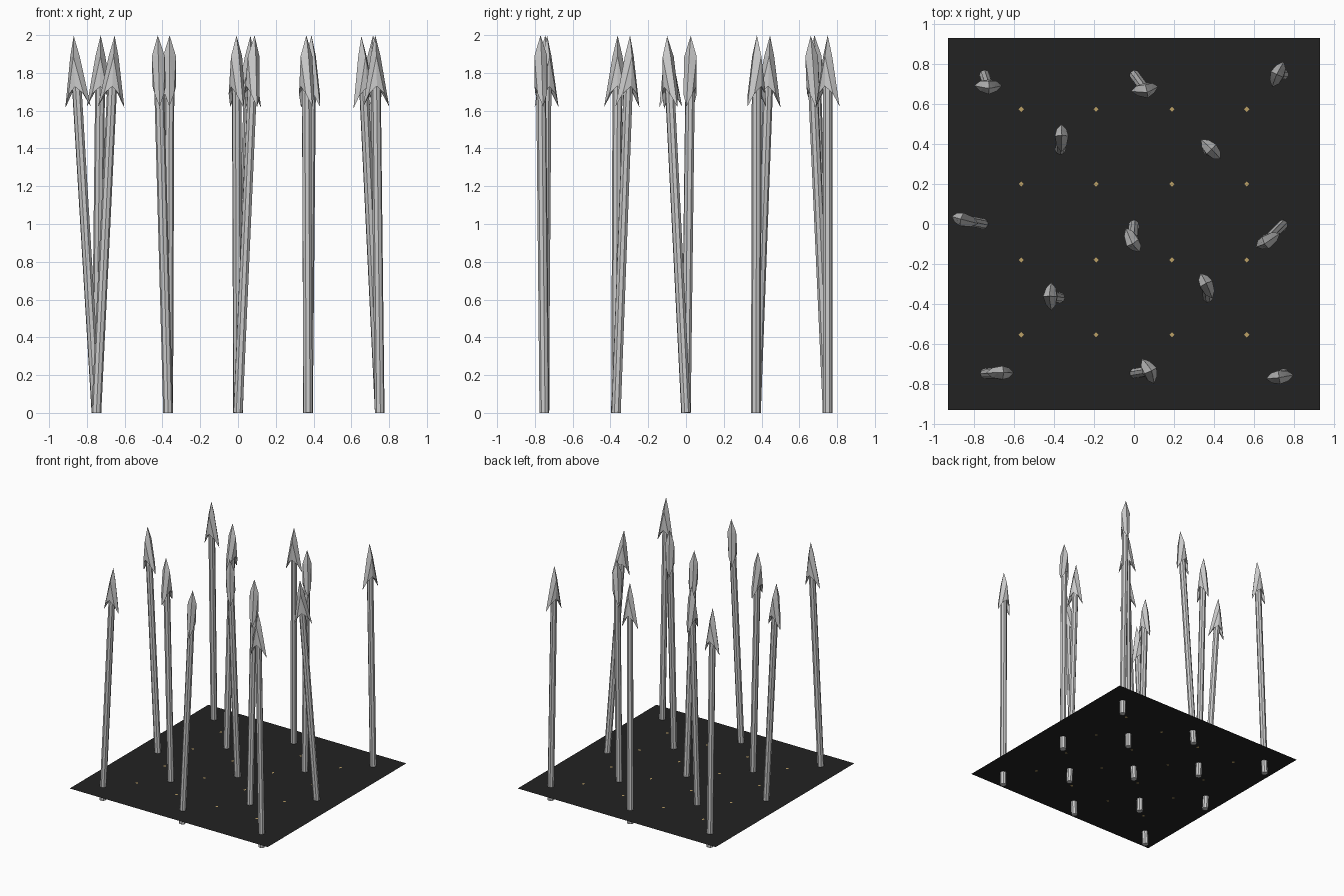
import bpy, bmesh, math
from mathutils import Vector, Matrix

if "Cube" in bpy.data.objects:
    bpy.data.objects.remove(bpy.data.objects["Cube"])

def material(name, rgb):
    m = bpy.data.materials.new(name)
    m.diffuse_color = (*rgb, 1)
    m.use_nodes = True
    m.node_tree.nodes["Principled BSDF"].inputs["Base Color"].default_value = m.diffuse_color
    return m

STEEL = material("pale_grey_metal", (0.6, 0.6, 0.6))
DARK = material("near_black_floor", (0.016, 0.016, 0.016))
TAN = material("tan_dots", (0.5, 0.35, 0.13))

def add_object(name, bm, mat):
    me = bpy.data.meshes.new(name)
    bm.to_mesh(me)
    bm.free()
    me.materials.append(mat)
    ob = bpy.data.objects.new(name, me)
    bpy.context.collection.objects.link(ob)
    return ob

def shaft_mesh():
    bm = bmesh.new()
    bmesh.ops.create_cone(bm, cap_ends=True, segments=8, radius1=0.026, radius2=0.026,
                          depth=1.76, matrix=Matrix.Translation((0, 0, 0.88)))
    return bm

def head_mesh():
    # barbed blade: one quarter of faces, repeated in four mirrored quadrants
    bm = bmesh.new()
    for sx in (1, -1):
        for sy in (1, -1):
            P = lambda x, y, z: bm.verts.new((x * sx, y * sy, z))
            tip, notch = P(0, 0, 2.0), P(0, 0, 1.75)
            side, flat = P(0.026, 0, 1.89), P(0, 0.034, 1.89)
            low, mid, barb = P(0, 0.035, 1.73), P(0.042, 0.025, 1.69), P(0.07, 0, 1.62)
            faces = [(tip, flat, side), (flat, mid, side), (flat, low, mid), (side, mid, barb),
                     (notch, mid, low), (notch, barb, mid)]
            for f in faces:
                bm.faces.new(f)
    bmesh.ops.remove_doubles(bm, verts=bm.verts, dist=0.0005)
    bmesh.ops.recalc_face_normals(bm, faces=bm.faces)
    return bm

# spears: base x, base y, tip x, tip y, blade turn in degrees
SPEARS = [
    (-.75, .75, -.727, .68, 0), (0, .75, .066, .66, 10), (.75, .75, .715, .75, 65),
    (-.37, .37, -.362, .445, 90), (.37, .37, .389, .375, -45),
    (-.75, 0, -.87, .025, -15), (0, 0, -.008, -.1, -60), (.75, 0, .653, -.1, 30),
    (-.37, -.37, -.425, -.362, 90), (.37, -.37, .362, -.296, -65),
    (-.75, -.75, -.653, -.745, 0), (0, -.75, .088, -.735, -65), (.75, -.75, .727, -.77, 8),
]
for i, (bx, by, tx, ty, turn) in enumerate(SPEARS):
    lean = Vector((0, 0, 1)).rotation_difference(Vector((tx - bx, ty - by, 2))).to_matrix().to_4x4()
    place = Matrix.Translation((bx, by, 0)) @ lean @ Matrix.Rotation(math.radians(turn), 4, 'Z')
    for part, build in (("spear_shaft", shaft_mesh), ("spear_head", head_mesh)):
        bm = build()
        bm.transform(place)
        add_object(f"{part}_{i + 1}", bm, STEEL)

# thin floor sheet pierced by the shafts
FLOOR_Z = 0.115
bm = bmesh.new()
bmesh.ops.create_grid(bm, x_segments=1, y_segments=1, size=0.933,
                      matrix=Matrix.Translation((0, 0, FLOOR_Z)))
add_object("floor_sheet", bm, DARK)

# tiny painted diamonds between the spears, on both faces of the sheet
bm = bmesh.new()
for x in (-.565, -.19, .19, .565):
    for y in (-.555, -.18, .2, .575):
        for dz in (0.0015, -0.0015):
            bmesh.ops.create_circle(bm, cap_ends=True, segments=4, radius=0.013,
                                    matrix=Matrix.Translation((x, y, FLOOR_Z + dz)))
add_object("floor_dots", bm, TAN)
